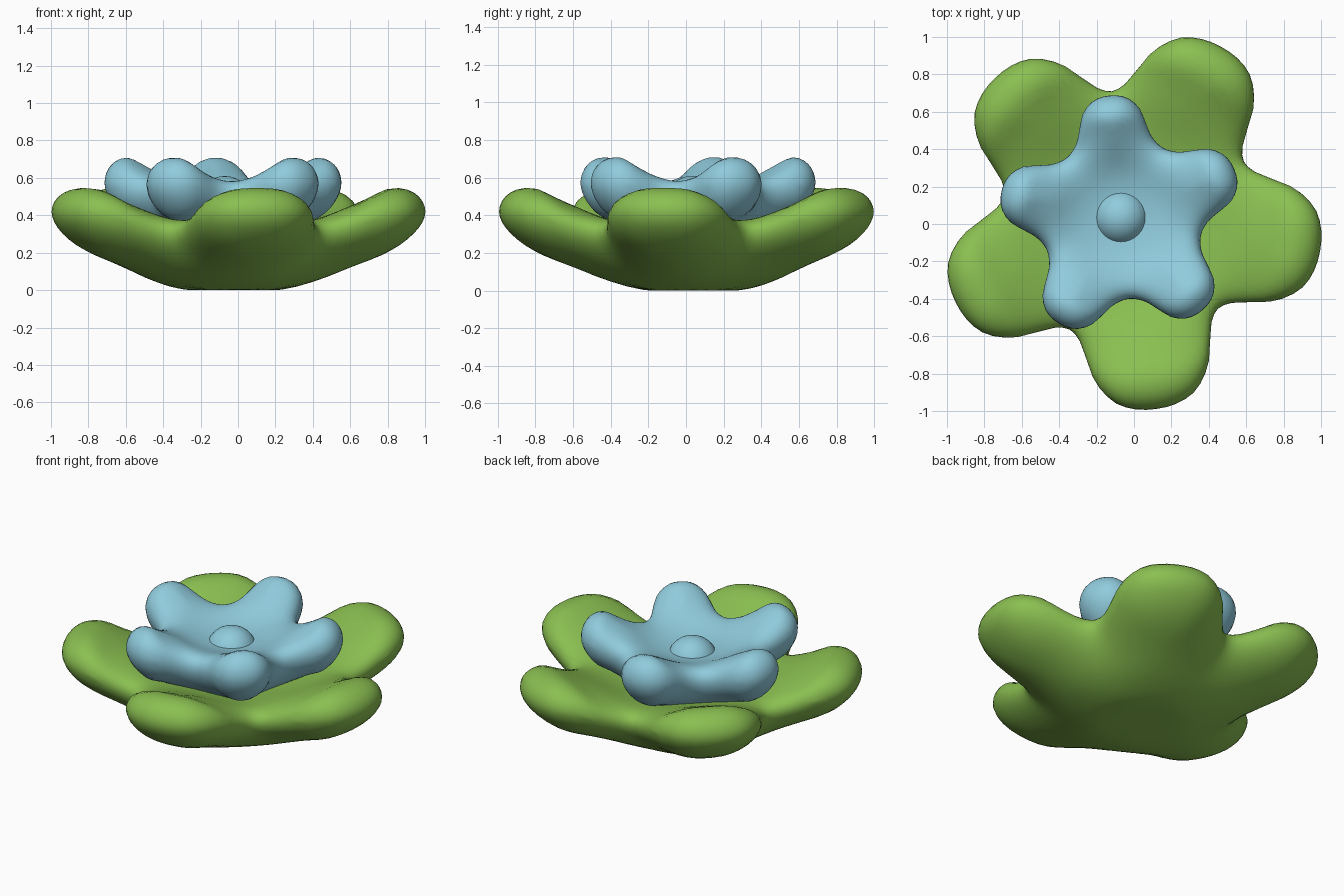
import bpy, bmesh, math

if "Cube" in bpy.data.objects:
    bpy.data.objects.remove(bpy.data.objects["Cube"])


def material(name, rgb):
    m = bpy.data.materials.new(name)
    m.diffuse_color = (*rgb, 1)
    m.use_nodes = True
    m.node_tree.nodes["Principled BSDF"].inputs["Base Color"].default_value = m.diffuse_color
    return m


def curve(pts, x):
    """Smooth Hermite interpolation through points, flat at both ends."""
    n = len(pts)
    x = min(max(x, pts[0][0]), pts[-1][0])

    def slope(i):
        if i == 0 or i == n - 1:
            return 0.0
        return (pts[i + 1][1] - pts[i - 1][1]) / (pts[i + 1][0] - pts[i - 1][0])

    i = 0
    while i < n - 2 and x > pts[i + 1][0]:
        i += 1
    (x0, y0), (x1, y1) = pts[i], pts[i + 1]
    h = x1 - x0
    t = (x - x0) / h
    return ((2*t**3 - 3*t*t + 1) * y0 + (t**3 - 2*t*t + t) * h * slope(i)
            + (3*t*t - 2*t**3) * y1 + (t**3 - t*t) * h * slope(i + 1))


def seg_dist(px, py, a, b):
    dx, dy = b[0] - a[0], b[1] - a[1]
    t = ((px - a[0]) * dx + (py - a[1]) * dy) / (dx * dx + dy * dy)
    t = min(max(t, 0), 1)
    return math.hypot(px - a[0] - t * dx, py - a[1] - t * dy)


def flower(name, centre, turn, outline, mid, half, round_w, mat, rows=18, steps=24):
    """Inflated five-petal bowl: outline radius by angle, mid height and half thickness by radius."""
    def radius(deg):
        a = deg % 72
        return curve(outline, min(a, 72 - a))

    # outline of one petal with margins, for the distance to the edge
    edge = []
    for k in range(-18, 55):
        a = k * 2
        r = radius(a)
        edge.append((r * math.cos(math.radians(a)), r * math.sin(math.radians(a))))

    # heights on one 72 degree sector, repeated five times
    sector = []
    for j in range(steps):
        a = 72 * j / steps
        col = []
        for i in range(1, rows + 1):
            r = radius(a) * math.sin(math.pi / 2 * i / rows)
            x, y = r * math.cos(math.radians(a)), r * math.sin(math.radians(a))
            d = 0 if i == rows else min(seg_dist(x, y, edge[k], edge[k + 1]) for k in range(len(edge) - 1))
            q = 1 - min(d / round_w, 1)
            col.append((r, curve(mid, r), curve(half, r) * math.sqrt(max(0, 1 - q * q))))
        sector.append(col)

    bm = bmesh.new()
    cx, cy = centre
    m0, h0 = mid[0][1], half[0][1]
    total = steps * 5
    grids = []
    for sign in (1, -1):
        grid = []
        for j in range(total):
            ang = math.radians(turn + 72 * j / steps)
            col = []
            for i, (r, m, h) in enumerate(sector[j % steps]):
                if sign < 0 and i == rows - 1:
                    col.append(grids[0][j][i])
                else:
                    z = max(0, m + sign * h)
                    col.append(bm.verts.new((cx + r * math.cos(ang), cy + r * math.sin(ang), z)))
            grid.append(col)
        grids.append(grid)
        pole = bm.verts.new((cx, cy, m0 + sign * h0))
        for j in range(total):
            a, b = grid[j], grid[(j + 1) % total]
            faces = [(pole, a[0], b[0])]
            faces += [(a[i], a[i + 1], b[i + 1], b[i]) for i in range(rows - 1)]
            for f in faces:
                bm.faces.new(f if sign > 0 else f[::-1])
    bmesh.ops.recalc_face_normals(bm, faces=bm.faces[:])
    for f in bm.faces:
        f.smooth = True
    me = bpy.data.meshes.new(name)
    bm.to_mesh(me)
    bm.free()
    me.materials.append(mat)
    ob = bpy.data.objects.new(name, me)
    bpy.context.collection.objects.link(ob)
    return ob


green = material("leaf green", (0.255, 0.52, 0.082))
blue = material("sky blue", (0.28, 0.60, 0.72))

# large outer petals
flower("outer_petals", (-0.024, 0.036), -10,
       [(0, 1.035), (7, 1.025), (13, 0.99), (20, 0.895), (24, 0.81), (29, 0.725), (32, 0.695), (36, 0.68)],
       [(0, 0.16), (0.25, 0.163), (0.45, 0.21), (0.63, 0.283), (0.75, 0.332), (0.88, 0.388), (1.04, 0.42)],
       [(0, 0.16), (0.25, 0.161), (0.45, 0.158), (0.63, 0.163), (0.75, 0.17), (0.88, 0.192), (1.04, 0.195)],
       0.36, green)

# small inner petals
flower("inner_petals", (-0.067, 0.033), 23.5,
       [(0, 0.657), (8, 0.643), (15, 0.592), (20, 0.522), (26, 0.463), (36, 0.435)],
       [(0, 0.39), (0.12, 0.392), (0.25, 0.42), (0.4, 0.487), (0.48, 0.525), (0.55, 0.552), (0.66, 0.575)],
       [(0, 0.14), (0.12, 0.14), (0.25, 0.142), (0.4, 0.156), (0.48, 0.165), (0.55, 0.181), (0.66, 0.181)],
       0.22, blue)

# shallow round centre bead
bpy.ops.mesh.primitive_uv_sphere_add(segments=32, ring_count=16, radius=0.15, location=(-0.07, 0.035, 0.46))
bead = bpy.context.object
bead.name = "centre_bead"
bead.data.materials.append(blue)
bpy.ops.object.shade_smooth()
